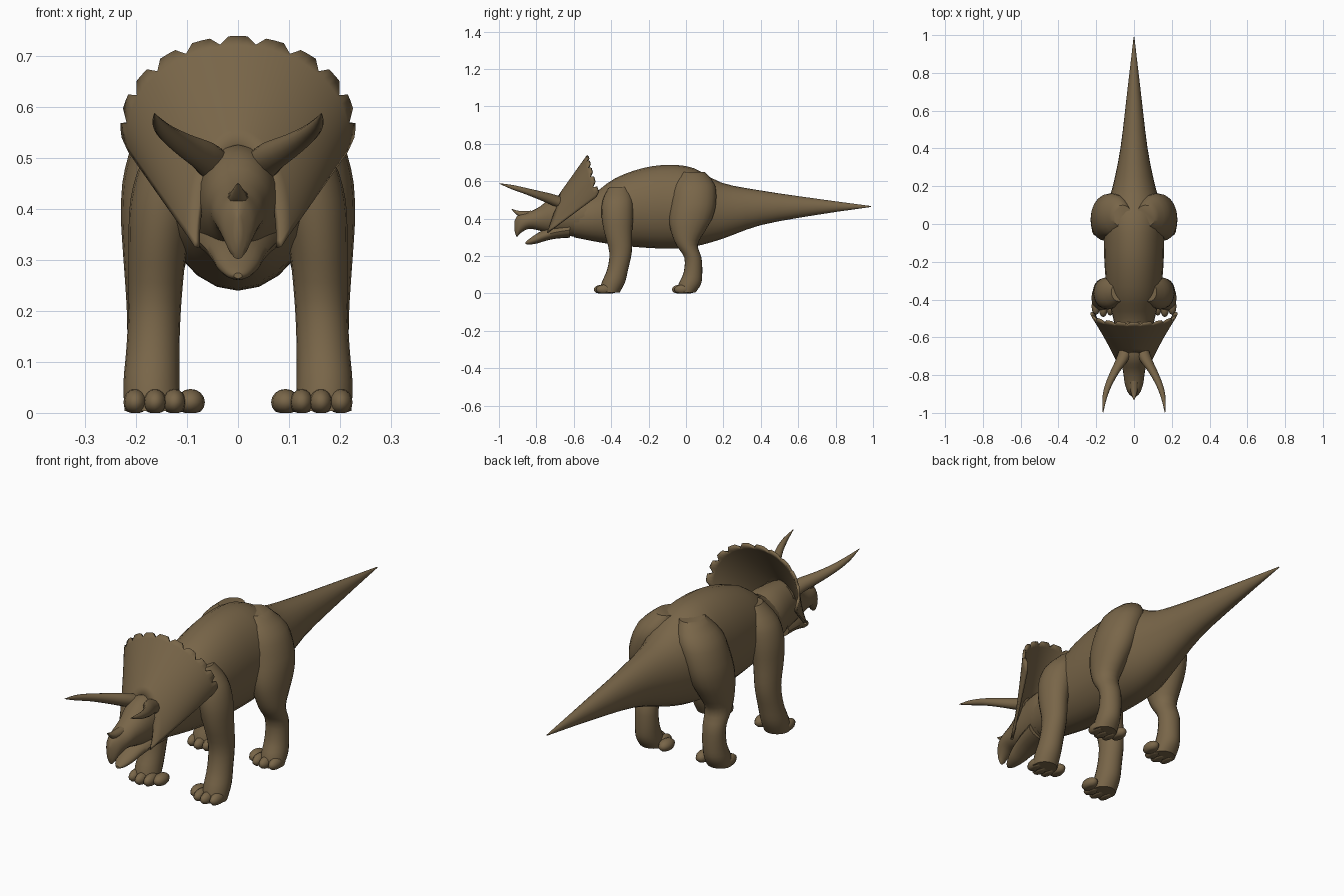
import bpy, bmesh, math
from mathutils import Vector

hide = bpy.data.materials.new("brown hide")
hide.diffuse_color = (0.19, 0.132, 0.066, 1)


def finish(name, bm, angle=40):
    bmesh.ops.recalc_face_normals(bm, faces=bm.faces)
    me = bpy.data.meshes.new(name)
    bm.to_mesh(me)
    bm.free()
    me.materials.append(hide)
    ob = bpy.data.objects.new(name, me)
    bpy.context.collection.objects.link(ob)
    bpy.ops.object.select_all(action='DESELECT')
    ob.select_set(True)
    bpy.context.view_layer.objects.active = ob
    bpy.ops.object.shade_smooth_by_angle(angle=math.radians(angle))
    return ob


def spline(rows, steps):
    """Smooth curve through every station."""
    rows = [Vector(r) for r in rows]
    out = []
    for i in range(len(rows) - 1):
        a, b, c, d = rows[max(i - 1, 0)], rows[i], rows[i + 1], rows[min(i + 2, len(rows) - 1)]
        for k in range(steps):
            t = k / steps
            out.append(b + (c - a) * (t / 2) + (a * 2 - b * 5 + c * 4 - d) * (t * t / 2)
                       + (b * 3 - a - c * 3 + d) * (t ** 3 / 2))
    return out + [rows[-1]]


def loft(name, rows, axis, side=1, n=20, steps=3):
    """Rows: position on axis, centre x, radius x, other centre, other radius."""
    bm = bmesh.new()
    rings = []
    for p, cx, rx, c, r in spline(rows, steps):
        ring = []
        for k in range(n):
            a = math.tau * k / n
            x, o = side * (cx + rx * math.cos(a)), c + r * math.sin(a)
            ring.append(bm.verts.new((x, p, o) if axis == 'y' else (x, o, p)))
        rings.append(ring)
    for r0, r1 in zip(rings, rings[1:]):
        for k in range(n):
            bm.faces.new((r0[k], r0[(k + 1) % n], r1[(k + 1) % n], r1[k]))
    bm.faces.new(rings[0])
    bm.faces.new(rings[-1])
    return finish(name, bm)


def lengthwise(rows):
    """Turn (y, half width, top, bottom) into loft rows."""
    return [(y, 0, w, (t + b) / 2, (t - b) / 2) for y, w, t, b in rows]


# Trunk and tail
loft("body_and_tail", lengthwise([
    (-0.60, 0.09, 0.50, 0.30), (-0.50, 0.11, 0.53, 0.28), (-0.38, 0.14, 0.615, 0.26),
    (-0.23, 0.155, 0.67, 0.245), (-0.09, 0.16, 0.687, 0.24), (0.04, 0.16, 0.67, 0.25),
    (0.19, 0.115, 0.592, 0.29), (0.40, 0.072, 0.55, 0.365), (0.70, 0.036, 0.506, 0.42),
    (0.99, 0.002, 0.467, 0.462)]), 'y', n=24)

# Head with hooked beak, lower jaw
loft("head", lengthwise([
    (-0.45, 0.09, 0.50, 0.30), (-0.55, 0.10, 0.53, 0.30), (-0.65, 0.085, 0.53, 0.31),
    (-0.72, 0.072, 0.512, 0.32), (-0.78, 0.058, 0.465, 0.335), (-0.84, 0.05, 0.435, 0.345),
    (-0.885, 0.036, 0.425, 0.322), (-0.905, 0.022, 0.41, 0.302), (-0.917, 0.006, 0.385, 0.335)]), 'y')
loft("lower_jaw", lengthwise([
    (-0.62, 0.08, 0.38, 0.298), (-0.70, 0.066, 0.36, 0.292), (-0.76, 0.052, 0.34, 0.278),
    (-0.80, 0.042, 0.318, 0.266), (-0.84, 0.024, 0.29, 0.261), (-0.858, 0.008, 0.275, 0.264)]), 'y', n=16)
loft("nose_horn", [(-0.83, 0, 0.022, 0.42, 0.022), (-0.89, 0, 0.017, 0.425, 0.016),
                   (-0.932, 0, 0.002, 0.45, 0.002)], 'y', n=12)

# Neck frill: a half funnel with a scalloped rim
bm = bmesh.new()
teeth, rows = 11, 7
cols = teeth * 4
grid = []
for i in range(cols + 1):
    f = 2 * i / cols - 1
    th = f * math.radians(102)
    ti = f * math.radians(90)
    inner = Vector((0.08 * math.sin(ti), -0.675 - 0.065 * f * f, 0.325 + 0.2 * math.cos(ti)))
    outer = Vector((0.215 * math.sin(th), -0.535 + 0.055 * f * f, 0.55 + 0.172 * math.cos(th)))
    rim = 1.0 if i % 4 == 0 else 1.075
    grid.append([bm.verts.new(inner.lerp(outer, t))
                 for t in [j / rows for j in range(rows)] + [0.98, rim]])
for c0, c1 in zip(grid, grid[1:]):
    for j in range(len(c0) - 1):
        bm.faces.new((c0[j], c1[j], c1[j + 1], c0[j + 1]))
frill = finish("neck_frill", bm)
thick = frill.modifiers.new("thickness", 'SOLIDIFY')
thick.thickness = 0.012
thick.offset = 0

for side, label in ((1, "right"), (-1, "left")):
    # Brow horns sweeping out and forward
    loft(label + "_brow_horn", [
        (-0.66, 0.04, 0.036, 0.48, 0.034), (-0.72, 0.064, 0.033, 0.503, 0.03),
        (-0.79, 0.105, 0.024, 0.526, 0.023), (-0.86, 0.138, 0.018, 0.548, 0.017),
        (-0.93, 0.157, 0.011, 0.568, 0.012), (-1.0, 0.164, 0.001, 0.588, 0.001)], 'y', side, 12)
    # Legs
    loft(label + "_front_leg", [
        (0.57, 0.08, 0.04, -0.36, 0.05), (0.50, 0.12, 0.065, -0.365, 0.08),
        (0.42, 0.143, 0.068, -0.367, 0.085), (0.33, 0.157, 0.058, -0.363, 0.075),
        (0.22, 0.163, 0.052, -0.35, 0.06), (0.13, 0.167, 0.052, -0.365, 0.056),
        (0.06, 0.17, 0.055, -0.388, 0.062), (0.004, 0.168, 0.055, -0.41, 0.055)], 'z', side)
    loft(label + "_hind_leg", [
        (0.65, 0.06, 0.05, 0.04, 0.06), (0.58, 0.10, 0.085, 0.045, 0.11),
        (0.48, 0.135, 0.087, 0.04, 0.12), (0.40, 0.15, 0.08, 0.025, 0.115),
        (0.33, 0.16, 0.067, 0.01, 0.09), (0.26, 0.166, 0.056, 0.005, 0.058),
        (0.19, 0.168, 0.05, 0.037, 0.046), (0.11, 0.168, 0.05, 0.037, 0.05),
        (0.05, 0.17, 0.053, 0.02, 0.06), (0.004, 0.168, 0.054, 0.0, 0.05)], 'z', side)
    # Rounded toes, the inner one splayed inward
    for foot, y0 in (("front", -0.448), ("hind", -0.03)):
        for k, (x, dy) in enumerate(((0.093, 0.035), (0.125, 0.008), (0.163, 0), (0.202, 0.012))):
            bm = bmesh.new()
            bmesh.ops.create_uvsphere(bm, u_segments=12, v_segments=8, radius=1)
            for v in bm.verts:
                v.co = Vector((side * (x + v.co.x * (0.028 if k == 0 else 0.023)),
                               y0 + dy + v.co.y * 0.045, max(0, 0.021 + v.co.z * 0.026)))
            finish(f"{label}_{foot}_toe_{k + 1}", bm, 60)
